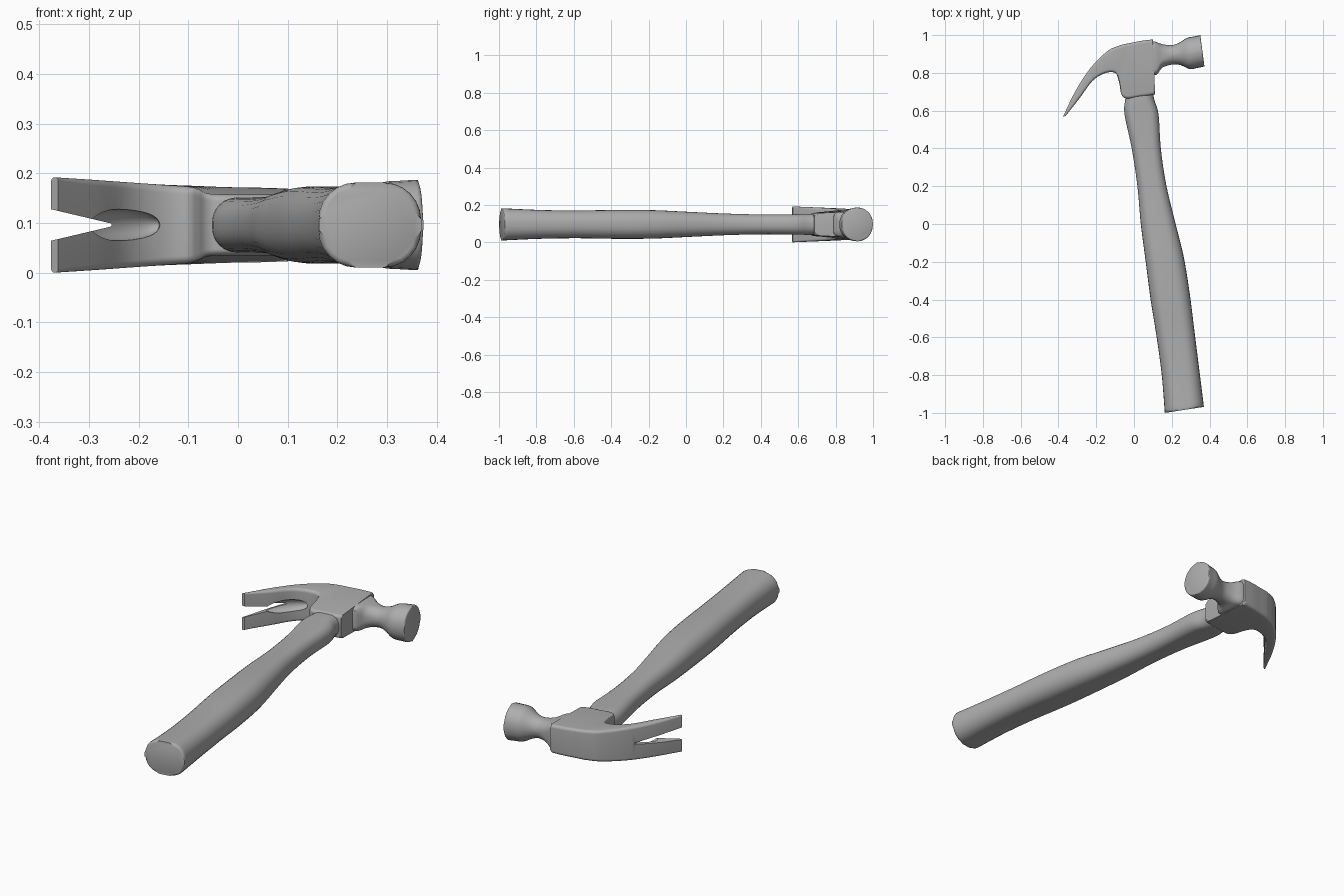
import bpy
import bmesh
import math
from mathutils import Vector, Matrix

if "Cube" in bpy.data.objects:
    bpy.data.objects.remove(bpy.data.objects["Cube"], do_unlink=True)

MID_Z = 0.096

grey = bpy.data.materials.new("plain_grey")
grey.use_nodes = True
grey.diffuse_color = (0.42, 0.42, 0.42, 1)
grey.node_tree.nodes["Principled BSDF"].inputs["Base Color"].default_value = grey.diffuse_color


def smooth_path(stations, steps=5):
    """Resample the stations with a Catmull-Rom spline."""
    result = []
    last = len(stations) - 1
    for i in range(last):
        quad = [stations[min(max(j, 0), last)] for j in (i - 1, i, i + 1, i + 2)]
        for s in range(steps):
            t = s / steps
            result.append([
                0.5 * (2 * p1 + (p2 - p0) * t + (2 * p0 - 5 * p1 + 4 * p2 - p3) * t * t
                       + (3 * p1 - p0 - 3 * p2 + p3) * t ** 3)
                for p0, p1, p2, p3 in zip(*quad)])
    result.append(list(stations[-1]))
    return result


def rounded_section(ax, ay, bx, by, half_z, radius, taper):
    """Rounded rectangle spanning edge a to edge b; taper thins it towards b."""
    a, b = Vector((ax, ay, MID_Z)), Vector((bx, by, MID_Z))
    centre, axis = (a + b) / 2, (b - a).normalized()
    half_w = (b - a).length / 2
    r = min(radius, half_w * 0.98, half_z * 0.98)
    points = []
    for corner, (sx, sz) in enumerate(((1, 1), (-1, 1), (-1, -1), (1, -1))):
        for k in range(7):
            angle = (corner + k / 6) * math.pi / 2
            u = sx * (half_w - r) + r * math.cos(angle)
            z = sz * (half_z - r) + r * math.sin(angle)
            z *= 1 - taper * (u / half_w + 1) / 2
            points.append(centre + axis * u + Vector((0, 0, z)))
    return points


def finish(name, bm):
    bmesh.ops.recalc_face_normals(bm, faces=bm.faces[:])
    mesh = bpy.data.meshes.new(name)
    bm.to_mesh(mesh)
    bm.free()
    mesh.materials.append(grey)
    obj = bpy.data.objects.new(name, mesh)
    bpy.context.collection.objects.link(obj)
    return obj


def loft(name, stations, bevel=0.0):
    """Skin the sections, cap both ends and round the rim of the last cap."""
    bm = bmesh.new()
    rings = [[bm.verts.new(p) for p in rounded_section(*s)] for s in stations]
    for low, high in zip(rings, rings[1:]):
        for i in range(len(low)):
            j = (i + 1) % len(low)
            bm.faces.new((low[i], low[j], high[j], high[i]))
    bm.faces.new(rings[0])
    cap = bm.faces.new(rings[-1])
    if bevel:
        bmesh.ops.bevel(bm, geom=cap.edges[:], offset=bevel, segments=3,
                        profile=0.5, affect='EDGES')
    return finish(name, bm)


def make_active(obj):
    bpy.ops.object.select_all(action='DESELECT')
    obj.select_set(True)
    bpy.context.view_layer.objects.active = obj


def cut(target, cutter):
    cutter.hide_render = True
    mod = target.modifiers.new("cut", 'BOOLEAN')
    mod.operation, mod.solver, mod.object = 'DIFFERENCE', 'EXACT', cutter
    make_active(target)
    bpy.ops.object.modifier_apply(modifier=mod.name)
    bpy.data.objects.remove(cutter, do_unlink=True)


# Handle: left x, right x, y, half thickness, from the head to the butt
handle_rows = [
    (-0.03, 0.095, 0.74, 0.052),
    (-0.046, 0.107, 0.66, 0.056),
    (-0.05, 0.13, 0.58, 0.054),
    (-0.012, 0.142, 0.4, 0.053),
    (0.018, 0.17, 0.2, 0.058),
    (0.036, 0.215, 0.0, 0.067),
    (0.062, 0.262, -0.2, 0.076),
    (0.088, 0.295, -0.4, 0.077),
    (0.12, 0.32, -0.6, 0.074),
    (0.147, 0.345, -0.8, 0.077),
    (0.163, 0.37, -1.0, 0.086),
]
handle_path = []
for left, right, y, half in handle_rows:
    slant = 0.032 * min(1, max(0, (0.4 - y) / 0.6))
    handle_path.append((left, y, right, y + slant, half, half * 0.88, 0.0))
handle = loft("handle", smooth_path(handle_path), bevel=0.012)

# Claw and cheek: outer x y, inner x y, half thickness, corner radius, taper
claw_path = [
    (-0.376, 0.568, -0.362, 0.572, 0.096, 0.008, 0.0),
    (-0.312, 0.7, -0.285, 0.67, 0.091, 0.012, 0.0),
    (-0.235, 0.82, -0.22, 0.757, 0.086, 0.014, 0.0),
    (-0.145, 0.912, -0.155, 0.798, 0.081, 0.016, 0.0),
    (-0.085, 0.942, -0.1, 0.8, 0.079, 0.016, 0.03),
    (-0.05, 0.952, -0.08, 0.755, 0.078, 0.016, 0.1),
    (-0.02, 0.958, -0.056, 0.67, 0.077, 0.016, 0.2),
    (0.04, 0.97, 0.03, 0.674, 0.076, 0.016, 0.2),
    (0.1, 0.977, 0.112, 0.687, 0.074, 0.016, 0.2),
]
claw = loft("claw_and_cheek", smooth_path(claw_path), bevel=0.01)

# Tapered nail slot between the tines
bm = bmesh.new()
slot_plan = [(-0.42, -0.042), (-0.255, -0.003), (-0.255, 0.003), (-0.42, 0.042)]
base = bm.faces.new([bm.verts.new((x, 0.4, MID_Z + z)) for x, z in slot_plan])
extruded = bmesh.ops.extrude_face_region(bm, geom=[base])["geom"]
bmesh.ops.translate(bm, vec=(0, 0.6, 0),
                    verts=[g for g in extruded if isinstance(g, bmesh.types.BMVert)])
cut(claw, finish("slot_cutter", bm))

# Dished hollow at the root of the slot, on the inner side
bm = bmesh.new()
shape = (Matrix.Translation((-0.235, 0.735, MID_Z))
         @ Matrix.Rotation(math.radians(46), 4, 'Z')
         @ Matrix.Diagonal((0.11, 0.03, 0.032, 1)))
bmesh.ops.create_uvsphere(bm, u_segments=24, v_segments=16, radius=1, matrix=shape)
cut(claw, finish("hollow_cutter", bm))

# Striking poll: neck, flared bell and flat face
poll_path = [
    (0.06, 0.965, 0.06, 0.79, 0.066, 0.03, 0.0),
    (0.105, 0.967, 0.118, 0.79, 0.066, 0.03, 0.0),
    (0.15, 0.952, 0.15, 0.828, 0.056, 0.045, 0.0),
    (0.2, 0.947, 0.207, 0.845, 0.051, 0.05, 0.0),
    (0.24, 0.96, 0.25, 0.84, 0.062, 0.058, 0.0),
    (0.28, 0.985, 0.295, 0.82, 0.085, 0.08, 0.0),
    (0.315, 0.992, 0.335, 0.826, 0.089, 0.083, 0.0),
    (0.351, 1.0, 0.373, 0.834, 0.091, 0.083, 0.0),
]
poll = loft("poll", smooth_path(poll_path, steps=3), bevel=0.008)

# Smooth shading with crisp corners
for part in (handle, claw, poll):
    make_active(part)
    bpy.ops.object.shade_smooth_by_angle(angle=math.radians(35))
